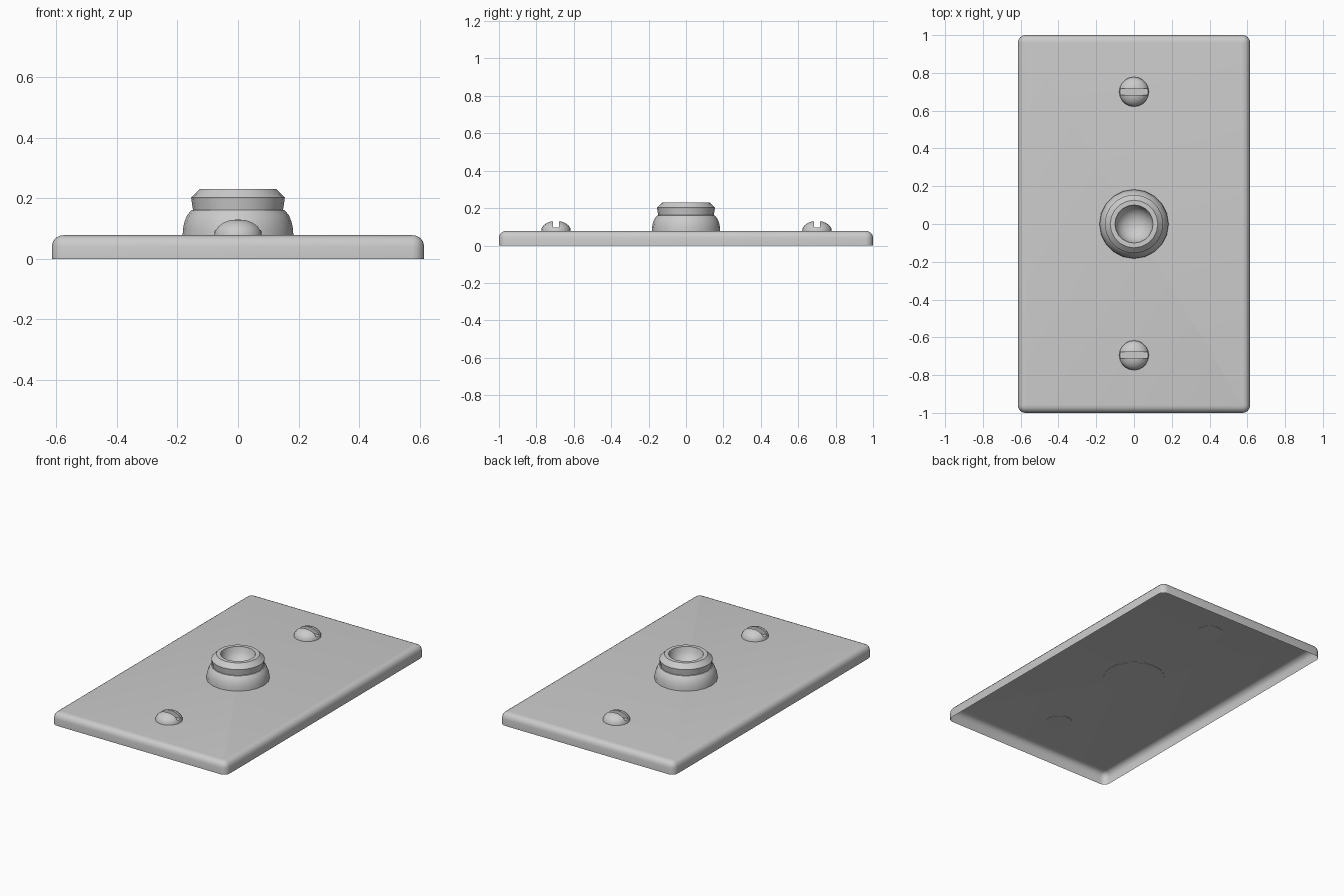
import bpy, bmesh
from math import sin, cos, pi, radians

cube = bpy.data.objects.get("Cube")
if cube:
    bpy.data.objects.remove(cube, do_unlink=True)

grey = bpy.data.materials.new("light_grey")
grey.use_nodes = True
grey.diffuse_color = (0.6, 0.6, 0.6, 1)
grey.node_tree.nodes["Principled BSDF"].inputs["Base Color"].default_value = (0.6, 0.6, 0.6, 1)


def make_object(name, rings, cap_start):
    """Skin closed rings of points together, cap the last and maybe the first."""
    bm = bmesh.new()
    loops = [[bm.verts.new(p) for p in ring] for ring in rings]
    count = len(loops[0])
    for low, high in zip(loops, loops[1:]):
        for i in range(count):
            j = (i + 1) % count
            bm.faces.new((low[i], low[j], high[j], high[i]))
    bm.faces.new(loops[-1])
    if cap_start:
        bm.faces.new(loops[0][::-1])
    mesh = bpy.data.meshes.new(name)
    bm.to_mesh(mesh)
    bm.free()
    mesh.materials.append(grey)
    obj = bpy.data.objects.new(name, mesh)
    bpy.context.collection.objects.link(obj)
    return obj


def smooth(obj, angle=35):
    bpy.ops.object.select_all(action="DESELECT")
    obj.select_set(True)
    bpy.context.view_layer.objects.active = obj
    bpy.ops.object.shade_smooth_by_angle(angle=radians(angle))


def lathe(name, profile, sides, y=0):
    rings = [[(r * cos(2 * pi * i / sides), y + r * sin(2 * pi * i / sides), z)
              for i in range(sides)] for r, z in profile]
    return make_object(name, rings, True)


def rounded_rect(inset, z, steps=4):
    radius = max(0.04 - inset, 0.006)
    cx, cy = 0.615 - inset - radius, 1 - inset - radius
    points = []
    for k, (sx, sy) in enumerate(((1, 1), (-1, 1), (-1, -1), (1, -1))):
        for s in range(steps + 1):
            a = pi / 2 * (k + s / steps)
            points.append((sx * cx + radius * cos(a), sy * cy + radius * sin(a), z))
    return points


# Wall plate: thin open shell with a rounded rim
TOP = 0.078
plate_profile = [(0, 0), (0, 0.042), (0.004, 0.058), (0.014, 0.07), (0.026, 0.076), (0.04, TOP)]
plate = make_object("wall_plate", [rounded_rect(i, z) for i, z in plate_profile], False)
smooth(plate)

# Central socket: domed base, collar, chamfered lip and bowl-shaped hole
socket = lathe("socket", [
    (0.183, TOP - 0.002), (0.182, 0.098), (0.177, 0.122), (0.168, 0.144), (0.154, 0.161),
    (0.149, 0.162), (0.155, 0.202), (0.126, 0.231), (0.101, 0.231),
    (0.094, 0.2), (0.078, 0.173), (0.052, 0.153), (0.022, 0.144)], 20)
smooth(socket)

# Dome-headed screws with a slot cut along x
for name, y in (("front_screw", -0.695), ("back_screw", 0.70)):
    screw = lathe(name, [(0.079, TOP - 0.002), (0.077, 0.092), (0.066, 0.108),
                         (0.05, 0.12), (0.03, 0.128), (0.01, 0.13)], 20, y)
    bpy.ops.mesh.primitive_cube_add(size=1, location=(0, y, 0.146))
    cutter = bpy.context.object
    cutter.name = "slot_cutter"
    cutter.scale = (0.3, 0.033, 0.1)
    cutter.hide_render = True
    cut = screw.modifiers.new("slot", "BOOLEAN")
    cut.operation = "DIFFERENCE"
    cut.solver = "EXACT"
    cut.object = cutter
    bpy.context.view_layer.objects.active = screw
    bpy.ops.object.modifier_apply(modifier=cut.name)
    bpy.data.objects.remove(cutter, do_unlink=True)
    smooth(screw)
